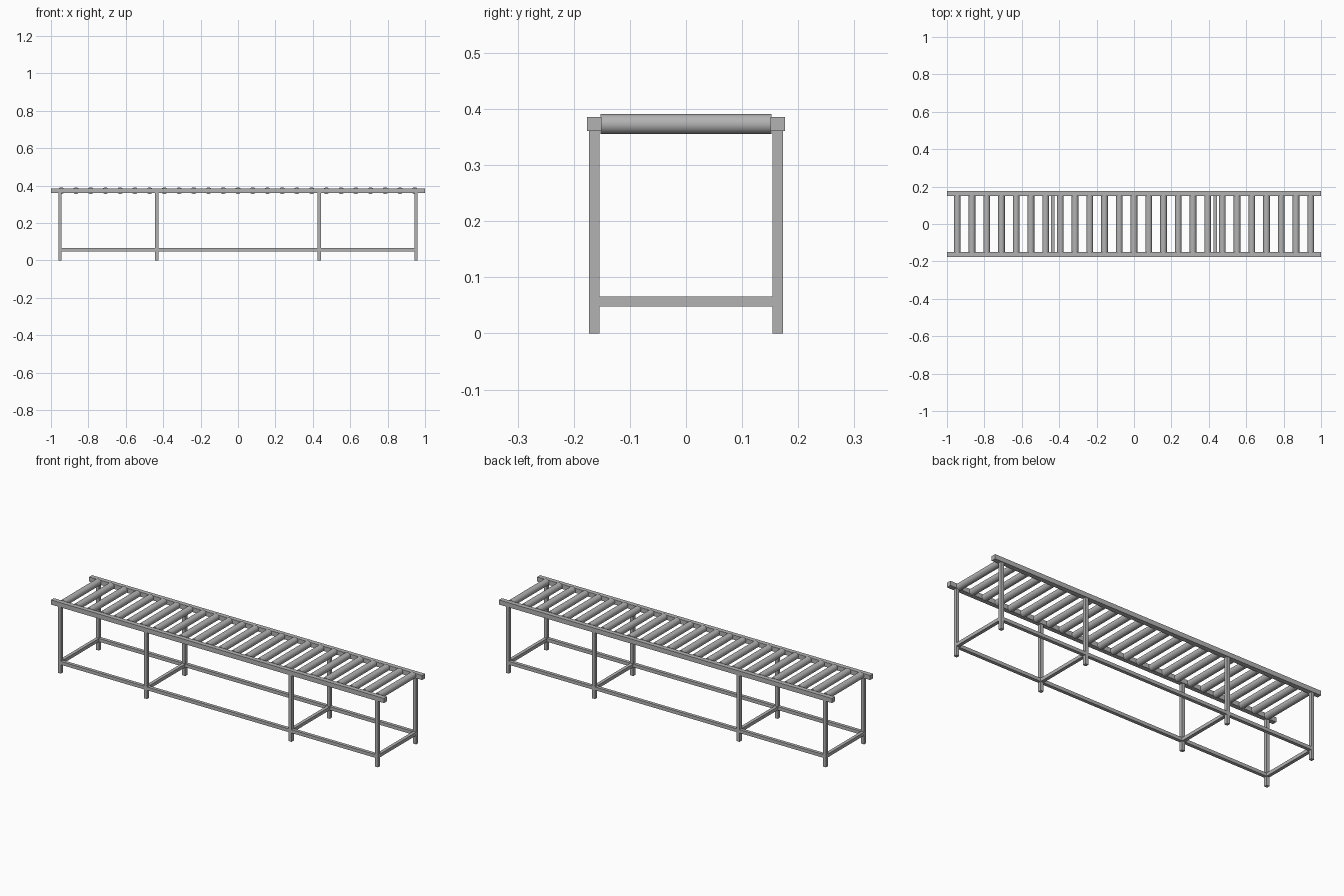
import bpy
import math

cube = bpy.data.objects.get("Cube")
if cube:
    bpy.data.objects.remove(cube, do_unlink=True)

# One plain grey metal
GREY = (0.45, 0.45, 0.45, 1)
metal = bpy.data.materials.new("grey metal")
metal.use_nodes = True
metal.diffuse_color = GREY
metal.node_tree.nodes["Principled BSDF"].inputs["Base Color"].default_value = GREY


def box(name, centre, size):
    bpy.ops.mesh.primitive_cube_add(size=1, location=centre)
    ob = bpy.context.object
    ob.name = name
    ob.scale = size
    bpy.ops.object.transform_apply(location=False, rotation=False, scale=True)
    ob.data.materials.append(metal)


def roller(name, x):
    bpy.ops.mesh.primitive_cylinder_add(
        vertices=32, radius=0.018, depth=0.304,
        location=(x, 0, 0.373), rotation=(math.pi / 2, 0, 0))
    ob = bpy.context.object
    ob.name = name
    ob.data.materials.append(metal)
    bpy.ops.object.shade_smooth_by_angle()


TUBE = 0.018
LEG_Y = 0.1635
RAIL_Z = 0.3735
BRACE_Z = 0.057
LEG_XS = (-0.952, -0.434, 0.434, 0.952)

# Side rails, long lower braces and legs
for side, y in (("front", -LEG_Y), ("back", LEG_Y)):
    box(side + "_rail", (0, y, RAIL_Z), (2, 0.025, 0.025))
    for i in range(len(LEG_XS)):
        box(f"{side}_leg_{i + 1}", (LEG_XS[i], y, 0.1805), (TUBE, TUBE, 0.361))
    for i in range(len(LEG_XS) - 1):
        a, b = LEG_XS[i], LEG_XS[i + 1]
        box(f"{side}_brace_{i + 1}", ((a + b) / 2, y, BRACE_Z),
            (b - a - TUBE, TUBE, TUBE))

# Cross braces between each pair of legs
for i, x in enumerate(LEG_XS):
    box(f"cross_brace_{i + 1}", (x, 0, BRACE_Z), (TUBE, 2 * LEG_Y - TUBE, TUBE))

# Evenly spaced rollers
COUNT = 25
for i in range(COUNT):
    roller(f"roller_{i + 1}", -0.945 + 1.89 * i / (COUNT - 1))
